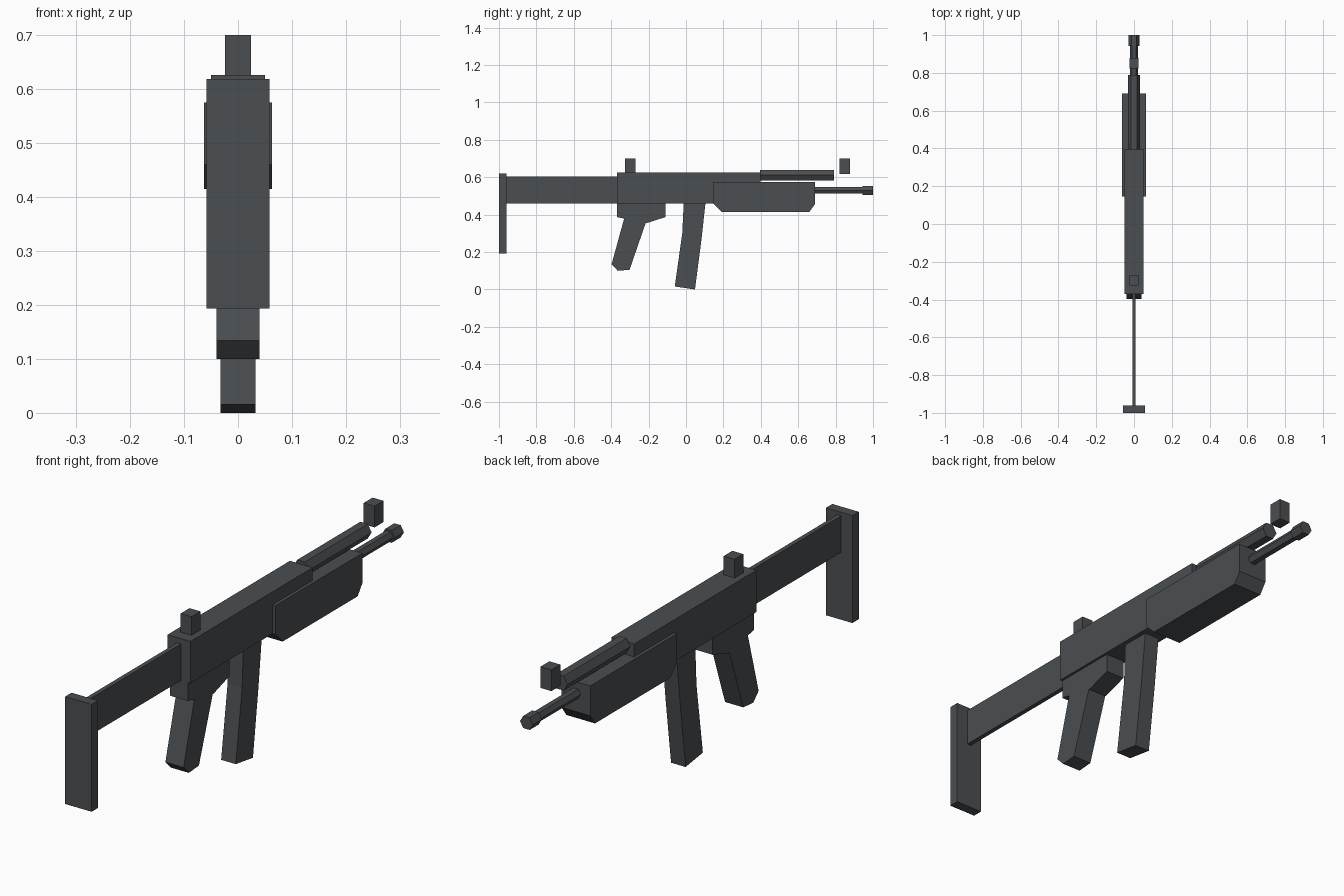
import bpy, bmesh, math

if "Cube" in bpy.data.objects:
    bpy.data.objects.remove(bpy.data.objects["Cube"])

gunmetal = bpy.data.materials.new("dark gunmetal")
gunmetal.diffuse_color = (0.07, 0.077, 0.083, 1)
gunmetal.use_nodes = True
gunmetal.node_tree.nodes["Principled BSDF"].inputs["Base Color"].default_value = gunmetal.diffuse_color


def finish(name, bm):
    bmesh.ops.recalc_face_normals(bm, faces=bm.faces)
    mesh = bpy.data.meshes.new(name)
    bm.to_mesh(mesh)
    bm.free()
    mesh.materials.append(gunmetal)
    bpy.context.collection.objects.link(bpy.data.objects.new(name, mesh))


def side_profile(name, half_width, points):
    """Extrude a (y, z) outline across x, centred on x = 0."""
    bm = bmesh.new()
    face = bm.faces.new([bm.verts.new((-half_width, y, z)) for y, z in points])
    ext = bmesh.ops.extrude_face_region(bm, geom=[face])["geom"]
    bmesh.ops.translate(bm, vec=(2 * half_width, 0, 0),
                        verts=[v for v in ext if isinstance(v, bmesh.types.BMVert)])
    finish(name, bm)


def block(name, half_width, y0, y1, z0, z1):
    side_profile(name, half_width, [(y0, z0), (y1, z0), (y1, z1), (y0, z1)])


def hex_rod(name, radius, y0, y1, z):
    """Six-sided rod along y with corners pointing sideways."""
    bm = bmesh.new()
    ring = [bm.verts.new((radius * math.cos(i * math.pi / 3), y0,
                          z + radius * math.sin(i * math.pi / 3))) for i in range(6)]
    ext = bmesh.ops.extrude_face_region(bm, geom=[bm.faces.new(ring)])["geom"]
    bmesh.ops.translate(bm, vec=(0, y1 - y0, 0),
                        verts=[v for v in ext if isinstance(v, bmesh.types.BMVert)])
    finish(name, bm)


# Stock
block("butt_plate", 0.058, -1.0, -0.96, 0.193, 0.619)
block("stock", 0.009, -0.965, -0.36, 0.46, 0.605)

# Body
block("receiver", 0.05, -0.37, 0.397, 0.46, 0.626)
side_profile("trigger_housing", 0.04, [
    (-0.37, 0.47), (-0.37, 0.387), (-0.21, 0.355), (-0.11, 0.387), (-0.11, 0.47)])
side_profile("handguard", 0.063, [
    (0.145, 0.575), (0.145, 0.46), (0.19, 0.415),
    (0.66, 0.415), (0.69, 0.457), (0.69, 0.575)])

# Grip and magazine
side_profile("grip", 0.04, [
    (-0.325, 0.40), (-0.398, 0.134), (-0.365, 0.10), (-0.302, 0.105), (-0.20, 0.40)])
side_profile("magazine", 0.032, [
    (-0.012, 0.47), (-0.02, 0.30), (-0.06, 0.016),
    (0.048, 0.0), (0.083, 0.27), (0.105, 0.47)])

# Barrels
hex_rod("upper_tube", 0.033, 0.395, 0.79, 0.611)
hex_rod("barrel", 0.021, 0.67, 0.96, 0.53)
hex_rod("muzzle", 0.028, 0.943, 1.0, 0.53)

# Sights
block("rear_sight", 0.024, -0.325, -0.27, 0.615, 0.70)
block("front_sight", 0.024, 0.822, 0.878, 0.616, 0.70)
